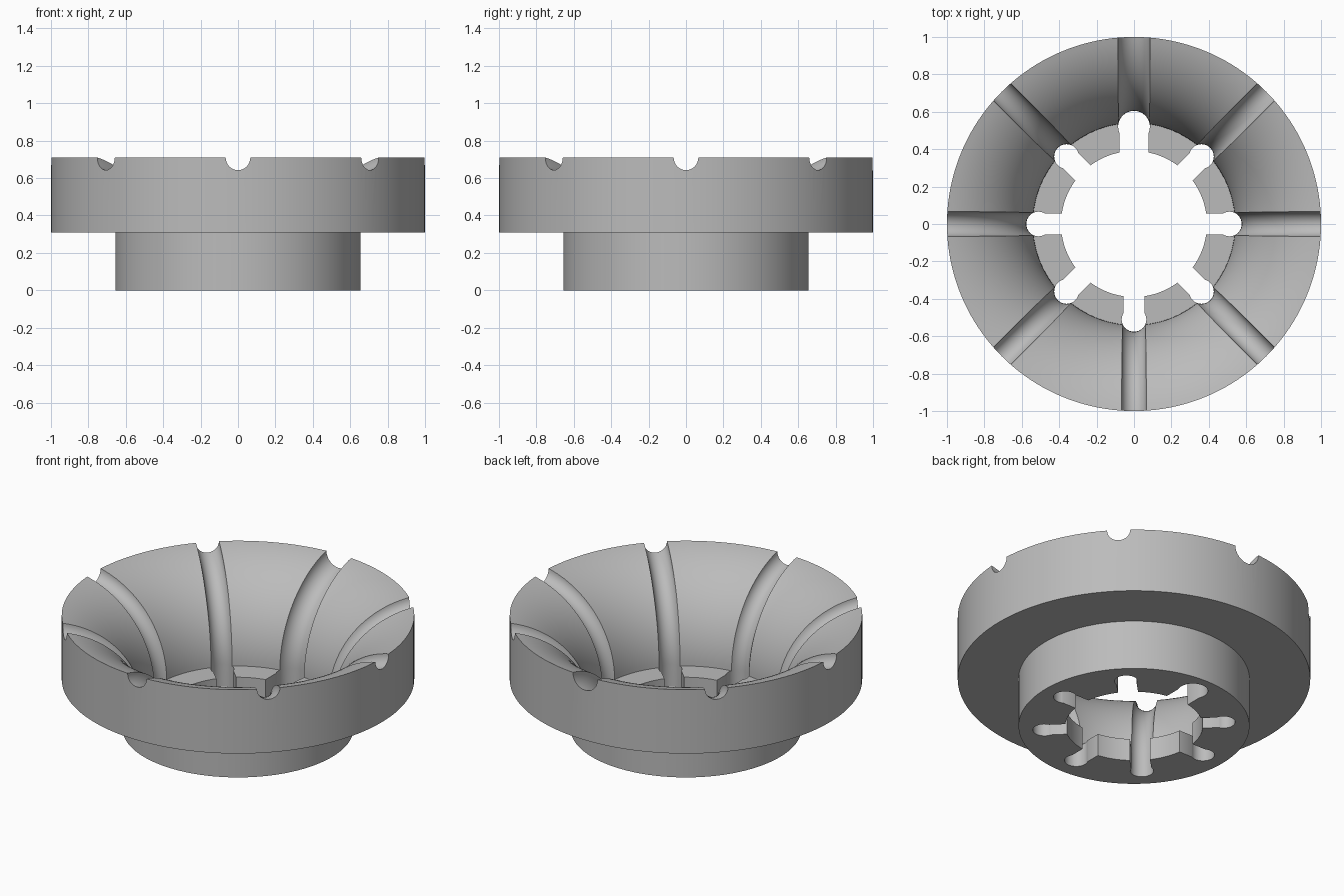
import bpy, bmesh, math
from mathutils import Matrix, Vector

cube = bpy.data.objects.get("Cube")
if cube:
    bpy.data.objects.remove(cube)

grey = bpy.data.materials.new("plain_grey")
grey.use_nodes = True
colour = (0.5, 0.5, 0.5, 1)
grey.diffuse_color = colour
grey.node_tree.nodes["Principled BSDF"].inputs["Base Color"].default_value = colour

# Main dimensions
RIM, TOP, STEP, BASE = 1.0, 0.71, 0.31, 0.655
THROAT, HOLE, LIP = 0.54, 0.39, 0.14
ARC_X = 1.123
SEGMENTS = 160


def make_object(name, bm):
    bmesh.ops.recalc_face_normals(bm, faces=bm.faces)
    mesh = bpy.data.meshes.new(name)
    bm.to_mesh(mesh)
    bm.free()
    mesh.materials.append(grey)
    obj = bpy.data.objects.new(name, mesh)
    bpy.context.collection.objects.link(obj)
    return obj


def bridge(bm, rings, closed):
    pairs = list(zip(rings, rings[1:]))
    if closed:
        pairs.append((rings[-1], rings[0]))
    for a, b in pairs:
        n = len(a)
        for i in range(n):
            j = (i + 1) % n
            bm.faces.new((a[i], a[j], b[j], b[i]))


def lathe(name, profile):
    bm = bmesh.new()
    rings = []
    for k in range(SEGMENTS):
        turn = Matrix.Rotation(math.tau * k / SEGMENTS, 3, 'Z')
        rings.append([bm.verts.new(turn @ Vector((r, 0, z))) for r, z in profile])
    bridge(bm, rings, True)
    return make_object(name, bm)


def add_tube(bm, path, radius, turn, sides=32):
    rings = []
    for i, p in enumerate(path):
        tangent = (path[min(i + 1, len(path) - 1)] - path[max(i - 1, 0)]).normalized()
        side = Vector((0, 1, 0))
        up = tangent.cross(side)
        angles = [math.tau * s / sides for s in range(sides)]
        rings.append([bm.verts.new(turn @ (p + radius * (math.cos(a) * side + math.sin(a) * up)))
                      for a in angles])
    bridge(bm, rings, False)
    bm.faces.new(rings[0])
    bm.faces.new(rings[-1])


# Stepped body with a bell-shaped bowl and a thin inner lip
arc_r = ARC_X - THROAT
end = math.acos((ARC_X - RIM) / arc_r)
bell = [(ARC_X - arc_r * math.cos(end * i / 28), LIP + (TOP - LIP) * math.sin(end * i / 28) / math.sin(end))
        for i in range(29)]
body = lathe("bowl_body", [(HOLE, 0), (BASE, 0), (BASE, STEP), (RIM, STEP)] + bell[::-1] + [(HOLE, LIP)])

# Eight swept grooves and the narrower slots through the lip; the back one is wider
grooves, slots = bmesh.new(), bmesh.new()
for k in range(8):
    turn = Matrix.Rotation(math.tau * k / 8, 3, 'Z')
    radius, centre, half = (0.085, 0.52, 0.077) if k == 2 else (0.066, 0.51, 0.057)
    path = [Vector((centre, 0, -0.1)), Vector((centre, 0, 0))]
    for i in range(33):
        a = math.pi / 2 * i / 32
        path.append(Vector((ARC_X - (ARC_X - centre) * math.cos(a), 0, LIP + 0.582 * math.sin(a))))
    add_tube(grooves, path, radius, turn)
    place = turn.to_4x4() @ Matrix.Translation((0.4, 0, 0)) @ Matrix.Diagonal((0.2, 2 * half, 0.5, 1))
    bmesh.ops.create_cube(slots, size=1, matrix=place)

# Cut and bake the result
for name, bm in (("groove_cutter", grooves), ("slot_cutter", slots)):
    cutter = make_object(name, bm)
    cutter.hide_render = True
    mod = body.modifiers.new(name, 'BOOLEAN')
    mod.operation, mod.solver, mod.object = 'DIFFERENCE', 'EXACT', cutter
    bpy.context.view_layer.objects.active = body
    bpy.ops.object.modifier_apply(modifier=mod.name)
    bpy.data.objects.remove(cutter)

bpy.ops.object.select_all(action='DESELECT')
body.select_set(True)
bpy.context.view_layer.objects.active = body
bpy.ops.object.shade_smooth_by_angle(angle=math.radians(30))
